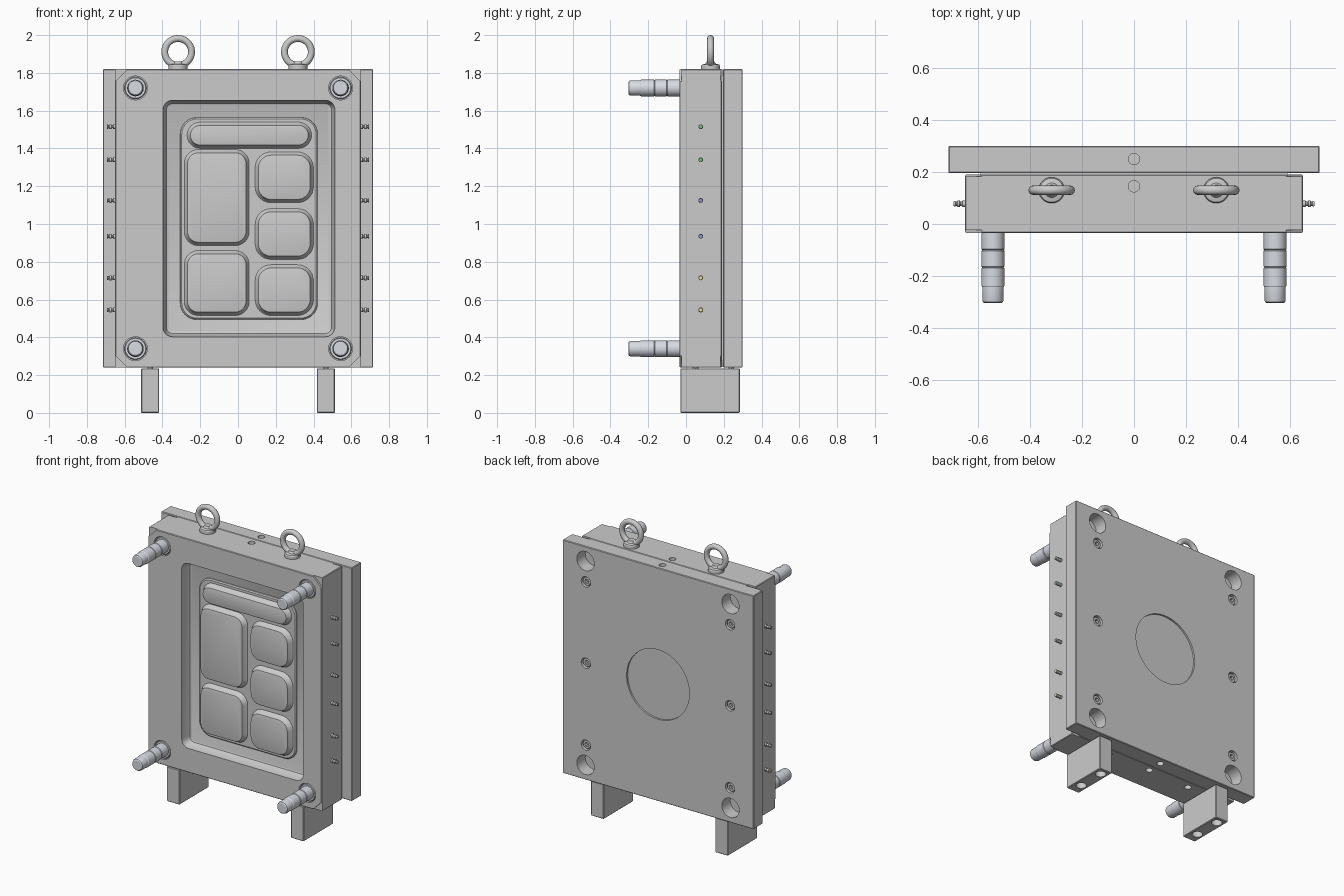
import bpy, bmesh, math
from mathutils import Vector, Matrix

if "Cube" in bpy.data.objects:
    bpy.data.objects.remove(bpy.data.objects["Cube"])

FRONT, BACK, TOP, BOT = -0.035, 0.30, 1.82, 0.24


def material(name, rgb):
    m = bpy.data.materials.new(name)
    m.diffuse_color = (*rgb, 1)
    m.use_nodes = True
    m.node_tree.nodes["Principled BSDF"].inputs["Base Color"].default_value = m.diffuse_color
    return m


steel = material("polished_steel", (0.68, 0.71, 0.77))
green = material("green_mark", (0.1, 0.6, 0.15))
blue = material("blue_mark", (0.25, 0.3, 0.75))
yellow = material("yellow_mark", (0.8, 0.75, 0.2))


def finish(name, bm, mat=None):
    bmesh.ops.recalc_face_normals(bm, faces=bm.faces)
    me = bpy.data.meshes.new(name)
    bm.to_mesh(me)
    bm.free()
    ob = bpy.data.objects.new(name, me)
    bpy.context.collection.objects.link(ob)
    if mat:
        me.materials.append(mat)
    return ob


def activate(ob):
    bpy.ops.object.select_all(action='DESELECT')
    ob.select_set(True)
    bpy.context.view_layer.objects.active = ob


def smooth(ob):
    activate(ob)
    bpy.ops.object.shade_smooth_by_angle(angle=math.radians(30))
    return ob


def skin(name, rings, mat=None):
    """Close a stack of equal-length point rings into a solid."""
    bm = bmesh.new()
    vs = [[bm.verts.new(p) for p in ring] for ring in rings]
    n = len(vs[0])
    for a, b in zip(vs, vs[1:]):
        for i in range(n):
            j = (i + 1) % n
            bm.faces.new((a[i], a[j], b[j], b[i]))
    bm.faces.new(vs[0])
    bm.faces.new(vs[-1])
    return finish(name, bm, mat)


def lathe(name, loc, axis, profile, mat=None, seg=40, phase=0):
    """Revolve (radius, height) points about an axis through loc."""
    q = Vector((0, 0, 1)).rotation_difference(Vector(axis))
    rings = []
    for r, h in profile:
        rings.append([Vector(loc) + q @ Vector((r * math.cos(t), r * math.sin(t), h))
                      for t in (math.tau * i / seg + phase for i in range(seg))])
    return smooth(skin(name, rings, mat))


def loft(name, x0, x1, z0, z1, radius, steps):
    """Rounded rectangle in the xz plane lofted through (y, inset) steps."""
    rings = []
    for y, d in steps:
        r = max(radius - d, 0.012)
        ring = []
        for cx, cz, k in ((x1 - d - r, z1 - d - r, 0), (x0 + d + r, z1 - d - r, 1),
                          (x0 + d + r, z0 + d + r, 2), (x1 - d - r, z0 + d + r, 3)):
            for i in range(9):
                t = (k + i / 8) * math.pi / 2
                ring.append((cx + r * math.cos(t), y, cz + r * math.sin(t)))
        rings.append(ring)
    return smooth(skin(name, rings))


def box(name, lo, hi, bevel=0.004):
    bm = bmesh.new()
    lo, hi = Vector(lo), Vector(hi)
    bmesh.ops.create_cube(bm, size=1, matrix=Matrix.Translation((lo + hi) / 2)
                          @ Matrix.Diagonal((*(hi - lo), 1)))
    if bevel:
        bmesh.ops.bevel(bm, geom=bm.edges[:], offset=bevel, segments=1, affect='EDGES')
    return finish(name, bm)


def cut(ob, cutters):
    for c in cutters:
        c.hide_render = True
        m = ob.modifiers.new("cut", 'BOOLEAN')
        m.operation, m.solver, m.object = 'DIFFERENCE', 'EXACT', c
        activate(ob)
        bpy.ops.object.modifier_apply(modifier=m.name)
        bpy.data.objects.remove(c)
    smooth(ob)


def hole(loc, axis, r, depth, seg=32):
    return lathe("hole_cutter", loc, axis, [(r, -0.02), (r, depth)], seg=seg)


corners = [(sx * 0.543, z) for sx in (-1, 1) for z in (0.34, 1.72)]

# Main mould plate: cavity, pin seats, pry corners, lifting holes
plate = box("mould_plate", (-0.65, FRONT, BOT), (0.65, 0.19, TOP))
cutters = [loft("cavity_cutter", -0.397, 0.513, 0.403, 1.655, 0.05,
                [(FRONT - 0.02, 0), (FRONT + 0.002, 0), (0.018, 0.014), (0.026, 0.018), (0.03, 0.026)])]
cutters += [hole((x, FRONT, z), (0, 1, 0), 0.063, 0.03) for x, z in corners]
for sx in (-1, 1):
    for z in (BOT, TOP):
        cutters.append(hole((sx * 0.65, FRONT, z), (0, 1, 0), 0.065, 0.012, 4))
        cutters.append(hole((sx * 0.65, 0.19, z), (0, -1, 0), 0.065, 0.008, 4))
    cutters.append(hole((sx * 0.317, 0.135, BOT), (0, 0, 1), 0.022, 0.06))
cutters += [hole((0, 0.145, TOP), (0, 0, -1), 0.022, 0.08),
            hole((0, 0.145, BOT), (0, 0, 1), 0.022, 0.08)]
cut(plate, cutters)

# Thin spacer between the plates
box("spacer_plate", (-0.59, 0.185, BOT + 0.003), (0.59, 0.205, TOP - 0.003), 0)

# Back clamping plate: corner holes, screw counterbores, central recess
clamp = box("clamping_plate", (-0.715, 0.197, BOT), (0.715, BACK, TOP))
screws = [(sx * 0.54, z) for sx in (-1, 1) for z in (0.475, 1.03, 1.58)]
cutters = [hole((x, BACK, z), (0, -1, 0), 0.065, 0.09) for x, z in corners]
cutters += [hole((x, BACK, z), (0, -1, 0), 0.035, 0.04) for x, z in screws]
cutters += [hole((0, BACK, 1.03), (0, -1, 0), 0.235, 0.012, 72),
            hole((0, 0.25, TOP), (0, 0, -1), 0.022, 0.08),
            hole((0, 0.25, BOT), (0, 0, 1), 0.022, 0.08)]
cut(clamp, cutters)

# Socket head screws sunk in the clamping plate
for x, z in screws:
    s = lathe("socket_screw", (x, 0.255, z), (0, 1, 0), [(0.03, 0), (0.03, 0.031), (0.027, 0.035)], seg=28)
    cut(s, [hole((x, 0.29, z), (0, -1, 0), 0.015, 0.02, 6)])

# Tray core: low base with raised compartment blocks
loft("tray_base", -0.307, 0.423, 0.493, 1.565, 0.09, [(0.034, 0), (0.024, 0.002), (0.018, 0.009)])
cells = [("bar_block", -0.27, 0.39, 1.40, 1.54, 0.07),
         ("large_block", -0.285, 0.06, 0.885, 1.395, 0.075),
         ("lower_left_block", -0.285, 0.06, 0.515, 0.86, 0.075)]
cells += [("small_block", 0.09, 0.40, z, z + 0.27, 0.085) for z in (0.515, 0.812, 1.112)]
for name, x0, x1, z0, z1, r in cells:
    loft(name, x0, x1, z0, z1, r,
         [(0.022, 0), (0.016, 0.001), (0.011, 0.006), (-0.012, 0.015), (-0.018, 0.018), (-0.02, 0.025)])

# Guide pins with collars and oil grooves
pin = [(0.058, 0), (0.058, 0.027), (0.054, 0.031), (0.044, 0.031)]
for h in (0.10, 0.167):
    pin += [(0.044, h - 0.003), (0.041, h), (0.044, h + 0.003)]
pin += [(0.044, 0.238), (0.041, 0.243), (0.041, 0.293), (0.038, 0.301), (0.032, 0.305)]
for x, z in corners:
    lathe("guide_pin", (x, 0, z), (0, -1, 0), pin, steel)

# Eye bolts
for x in (-0.317, 0.317):
    lathe("eye_bolt_collar", (x, 0.13, TOP - 0.004), (0, 0, 1),
          [(0.05, 0), (0.05, 0.022), (0.046, 0.028), (0.028, 0.032), (0.02, 0.045)])
    bpy.ops.mesh.primitive_torus_add(location=(x, 0.13, 1.911), rotation=(math.pi / 2, 0, 0),
                                     major_radius=0.071, minor_radius=0.018,
                                     major_segments=48, minor_segments=16)
    ring = bpy.context.object
    ring.name = "eye_bolt_ring"
    smooth(ring)

# Cooling nipples with coloured ends on both sides
marks = [(1.515, green), (1.34, green), (1.125, blue), (0.935, blue), (0.715, yellow), (0.545, yellow)]
for sx in (-1, 1):
    for z, mat in marks:
        lathe("cooling_nipple", (sx * 0.648, 0.078, z), (sx, 0, 0),
              [(0.012, 0), (0.012, 0.012), (0.008, 0.014), (0.008, 0.02), (0.013, 0.023), (0.013, 0.031),
               (0.008, 0.034), (0.008, 0.038), (0.011, 0.04), (0.011, 0.045)], seg=16)
        lathe("nipple_mark", (sx * 0.692, 0.078, z), (sx, 0, 0), [(0.009, 0), (0.009, 0.002)], mat, 16)

# Feet with bolt holes underneath
for sx in (-1, 1):
    x = sx * 0.465
    foot = box("foot", (x - 0.048, -0.03, 0), (x + 0.048, 0.285, 0.236))
    cut(foot, [hole((x, y, 0), (0, 0, 1), 0.033, 0.12) for y in (0.05, 0.235)])
    for y in (0.05, 0.24):
        lathe("foot_bolt", (x, y, 0.12), (0, 0, 1), [(0.015, 0), (0.015, 0.15)], seg=16)
